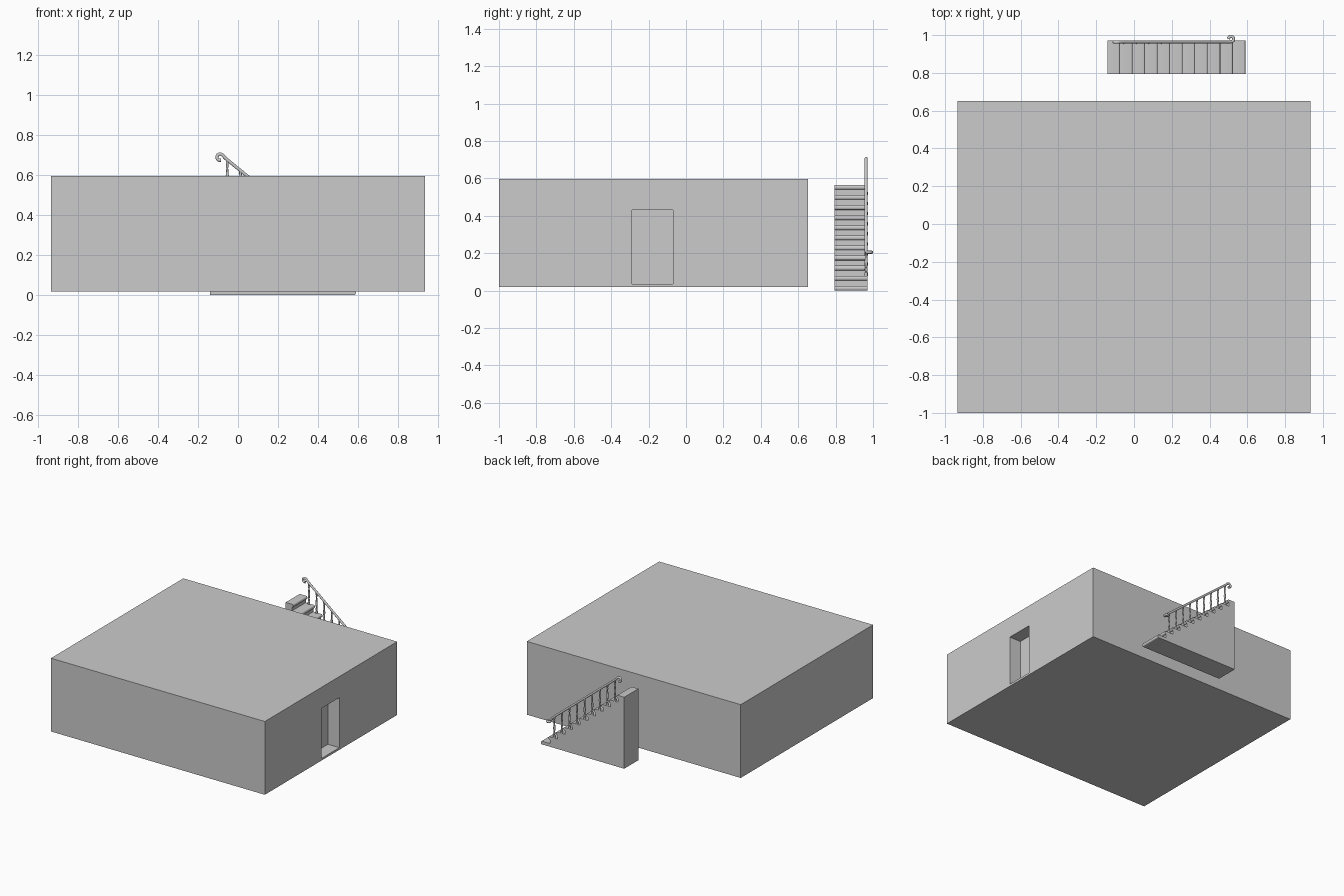
import bpy, bmesh, math
from mathutils import Vector

if "Cube" in bpy.data.objects:
    bpy.data.objects.remove(bpy.data.objects["Cube"])

RUN, RISE, THICK = 0.0663, 0.054, 0.025
X0, Y0, Y1 = -0.14, 0.795, 0.971
N = 11
RAIL_Y = 0.963


def make_object(name, bm):
    bmesh.ops.recalc_face_normals(bm, faces=bm.faces)
    mesh = bpy.data.meshes.new(name)
    bm.to_mesh(mesh)
    bm.free()
    ob = bpy.data.objects.new(name, mesh)
    bpy.context.collection.objects.link(ob)
    return ob


def box(name, x0, x1, y0, y1, z0, z1):
    bm = bmesh.new()
    bmesh.ops.create_cube(bm, size=1)
    for v in bm.verts:
        v.co = ((x0 + x1) / 2 + v.co.x * (x1 - x0),
                (y0 + y1) / 2 + v.co.y * (y1 - y0),
                (z0 + z1) / 2 + v.co.z * (z1 - z0))
    return make_object(name, bm)


def smooth(ob):
    bpy.ops.object.select_all(action='DESELECT')
    ob.select_set(True)
    bpy.context.view_layer.objects.active = ob
    bpy.ops.object.shade_smooth_by_angle(angle=math.radians(35))


def tread_z(i):
    return THICK + RISE * (N - 1 - i)


# Building block with a door recess in the right wall
building = box("building", -0.935, 0.935, -1.0, 0.652, 0.018, 0.597)
cutter = box("door_cutter", 0.835, 1.1, -0.29, -0.07, 0.035, 0.43)
cutter.hide_render = True
cutter.hide_viewport = True
cut = building.modifiers.new("door", 'BOOLEAN')
cut.object = cutter
cut.operation = 'DIFFERENCE'
cut.solver = 'EXACT'

# Solid staircase: stepped profile with rounded nosings, extruded across
profile = [(X0, 0), (X0, tread_z(0))]
for i in range(N):
    nose = X0 + RUN * (i + 1) - 0.004
    r = THICK / 2
    zc = tread_z(i) - r
    for k in range(9):
        a = math.pi / 2 - math.pi * k / 8
        profile.append((nose - r * 0.7 + math.cos(a) * r * 0.7 + 0.004, zc + math.sin(a) * r))
    if i < N - 1:
        profile.append((nose - 0.009, tread_z(i) - THICK))
        profile.append((nose - 0.009, tread_z(i + 1)))
bm = bmesh.new()
face = bm.faces.new([bm.verts.new((x, Y0, z)) for x, z in profile])
ext = bmesh.ops.extrude_face_region(bm, geom=[face])
bmesh.ops.translate(bm, vec=(0, Y1 - Y0, 0),
                    verts=[g for g in ext["geom"] if isinstance(g, bmesh.types.BMVert)])
smooth(make_object("staircase", bm))

# Turned balusters, one per tread
def rail_z(x):
    return 0.678 - (RISE / RUN) * (x + 0.055)


LATHE = [(0.009, 0), (0.009, 0.1), (0.005, 0.13), (0.008, 0.2), (0.005, 0.26),
         (0.0075, 0.38), (0.0085, 0.46), (0.006, 0.62), (0.0045, 0.76),
         (0.007, 0.80), (0.005, 0.84), (0.007, 0.9), (0.007, 1.0)]
for i in range(1, 10):
    x = X0 + RUN * i + 0.02
    z0, z1 = tread_z(i), rail_z(x)
    bm = bmesh.new()
    rings = [[bm.verts.new((x + r * math.cos(math.tau * k / 12),
                            RAIL_Y + r * math.sin(math.tau * k / 12),
                            z0 + t * (z1 - z0))) for k in range(12)] for r, t in LATHE]
    for a, b in zip(rings, rings[1:]):
        for k in range(12):
            bm.faces.new((a[k], a[(k + 1) % 12], b[(k + 1) % 12], b[k]))
    bm.faces.new(rings[0])
    bm.faces.new(rings[-1])
    smooth(make_object(f"baluster_{i}", bm))

# Handrail: curls down at the top and sideways at the foot
path = []
for k in range(9):
    a = math.radians(285 - 235 * k / 8)
    path.append((-0.09 + 0.016 * math.cos(a), RAIL_Y, 0.690 + 0.016 * math.sin(a)))
path += [(-0.06, RAIL_Y, rail_z(-0.06)), (0.49, RAIL_Y, rail_z(0.49))]
path += [(0.505, RAIL_Y, 0.212)]
for k in range(9):
    a = math.radians(-70 + 250 * k / 8)
    path.append((0.514 + 0.014 * math.cos(a), 0.979 + 0.014 * math.sin(a), 0.205))
curve = bpy.data.curves.new("handrail", 'CURVE')
curve.dimensions = '3D'
curve.bevel_depth = 0.0085
curve.bevel_resolution = 3
curve.use_fill_caps = True
spline = curve.splines.new('POLY')
spline.points.add(len(path) - 1)
for p, co in zip(spline.points, path):
    p.co = (*co, 1)
spline.use_smooth = True
rail = bpy.data.objects.new("handrail", curve)
bpy.context.collection.objects.link(rail)
